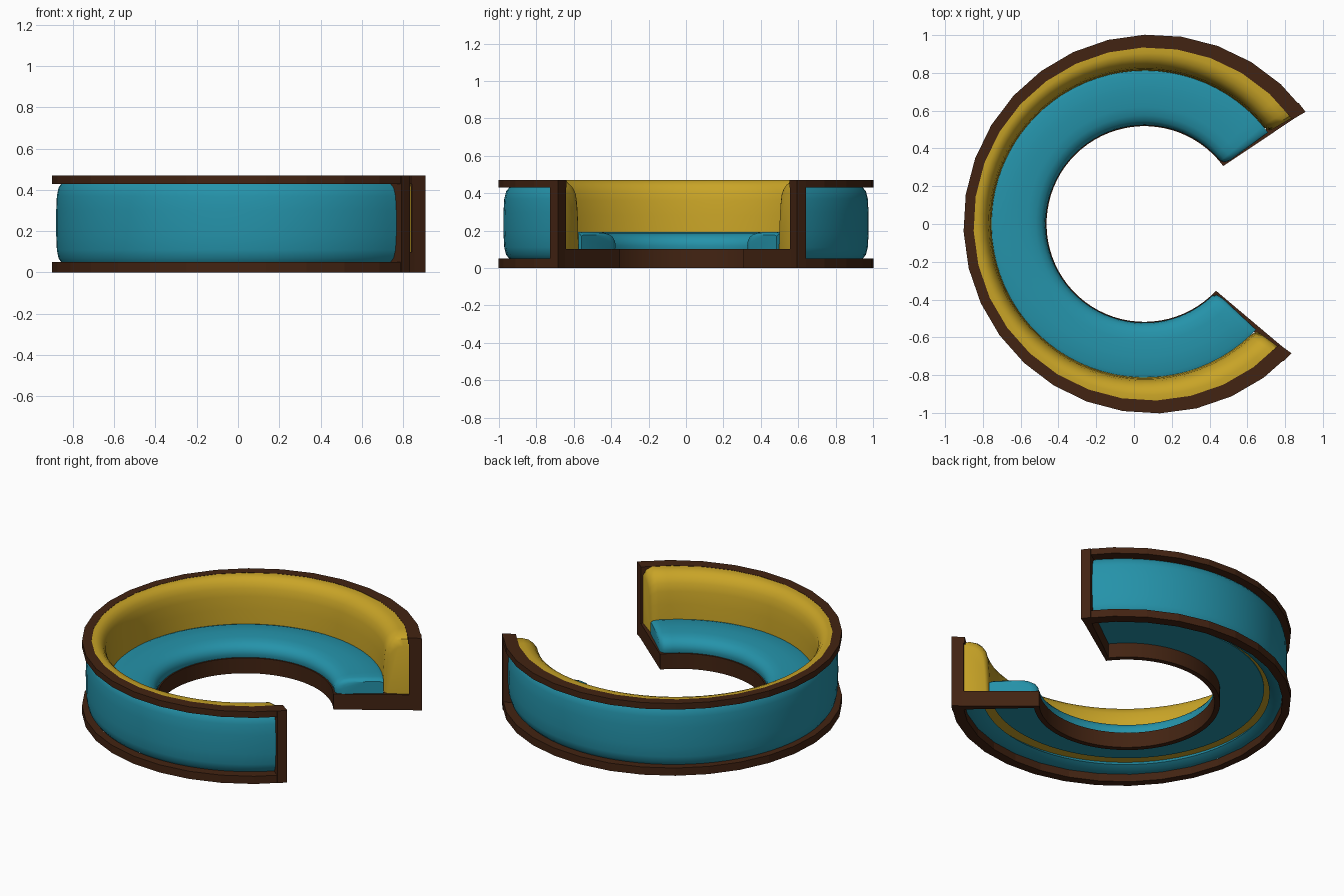
import bpy, bmesh, math

if "Cube" in bpy.data.objects:
    bpy.data.objects.remove(bpy.data.objects["Cube"])

START, END = 36.3, 317.0   # open arc of the curved booth, degrees


def material(name, rgb):
    m = bpy.data.materials.new(name)
    m.diffuse_color = (*rgb, 1)
    m.use_nodes = True
    m.node_tree.nodes["Principled BSDF"].inputs["Base Color"].default_value = m.diffuse_color
    return m


BROWN = material("dark brown wood", (0.055, 0.017, 0.006))
TEAL = material("teal upholstery", (0.018, 0.29, 0.40))
MUSTARD = material("mustard upholstery", (0.58, 0.37, 0.02))


def point(r, z, deg):
    # the outer wall circle sits slightly off the seat circle
    cx = 0.055 + 0.045 * min(max((r - 0.8) / 0.2, 0), 1)
    a = math.radians(deg)
    return (cx + r * math.cos(a), r * math.sin(a), z)


def sweep(name, section, a0, a1, n, mat, puff=None, smooth=True):
    """Sweep a closed (r, z) section along the arc; puff rounds the ends."""
    rings = [(a0 + (a1 - a0) * i / n, 1.0) for i in range(n + 1)]
    if puff:
        d = puff
        inner = [(a0 + d + (a1 - a0 - 2 * d) * i / n, 1.0) for i in range(n + 1)]
        rings = ([(a0, 0.84), (a0 + d * 0.3, 0.95)] + inner
                 + [(a1 - d * 0.3, 0.95), (a1, 0.84)])
    # ends shrink toward the outer bottom corner region of the section
    rc = max(p[0] for p in section)
    zc = min(p[1] for p in section)
    bm = bmesh.new()
    loops = []
    for ang, s in rings:
        loops.append([bm.verts.new(point(rc + (r - rc) * s, zc + (z - zc) * s, ang))
                      for r, z in section])
    k = len(section)
    for a, b in zip(loops, loops[1:]):
        for i in range(k):
            j = (i + 1) % k
            bm.faces.new((a[i], a[j], b[j], b[i]))
    bm.faces.new(loops[0])
    bm.faces.new(loops[-1])
    bmesh.ops.recalc_face_normals(bm, faces=bm.faces)
    me = bpy.data.meshes.new(name)
    bm.to_mesh(me)
    bm.free()
    ob = bpy.data.objects.new(name, me)
    bpy.context.collection.objects.link(ob)
    me.materials.append(mat)
    if smooth:
        bpy.ops.object.select_all(action='DESELECT')
        ob.select_set(True)
        bpy.context.view_layer.objects.active = ob
        bpy.ops.object.shade_smooth_by_angle(angle=math.radians(40))
    return ob


def box(r0, r1, z0, z1):
    return [(r0, z0), (r1, z0), (r1, z1), (r0, z1)]


# wooden rims of the outer wall, faceted
sweep("top_rim", box(0.935, 1.003, 0.43, 0.47), START, END, 25, BROWN, smooth=False)
sweep("bottom_rim", box(0.945, 1.003, 0.0, 0.05), START, END, 25, BROWN, smooth=False)

# wooden band under the seat front
sweep("seat_fascia", box(0.518, 0.55, 0.0, 0.10), START, END, 60, BROWN)

# L-shaped end frames: upright post and seat bar
for label, a, d in (("right_back", START, 1), ("right_front", END, -1)):
    sweep(label + "_post", box(0.94, 1.003, 0.0, 0.47), a, a + 3.4 * d, 1, BROWN, smooth=False)
    sweep(label + "_bar", box(0.518, 0.95, 0.0, 0.10), a, a + 2.6 * d, 2, BROWN, smooth=False)

# padded outer back panel
sweep("outer_panel",
      [(0.85, 0.07), (0.90, 0.05), (0.945, 0.05), (0.962, 0.07), (0.972, 0.11),
       (0.976, 0.18), (0.977, 0.24), (0.976, 0.30), (0.972, 0.37), (0.962, 0.41),
       (0.945, 0.43), (0.92, 0.43), (0.90, 0.12)],
      START + 2.5, END - 2.5, 60, TEAL)

# back cushion
sweep("back_cushion",
      [(0.945, 0.10), (0.945, 0.468), (0.905, 0.47), (0.875, 0.462), (0.85, 0.44),
       (0.832, 0.41), (0.822, 0.36), (0.816, 0.28), (0.812, 0.18), (0.81, 0.10)],
      START + 0.5, END - 0.8, 60, MUSTARD, puff=3)

# seat cushion
sweep("seat_cushion",
      [(0.812, 0.095), (0.812, 0.185), (0.79, 0.192), (0.70, 0.193), (0.62, 0.191),
       (0.575, 0.183), (0.545, 0.168), (0.528, 0.145), (0.523, 0.12), (0.528, 0.095)],
      START + 0.3, END - 0.5, 60, TEAL, puff=3)
